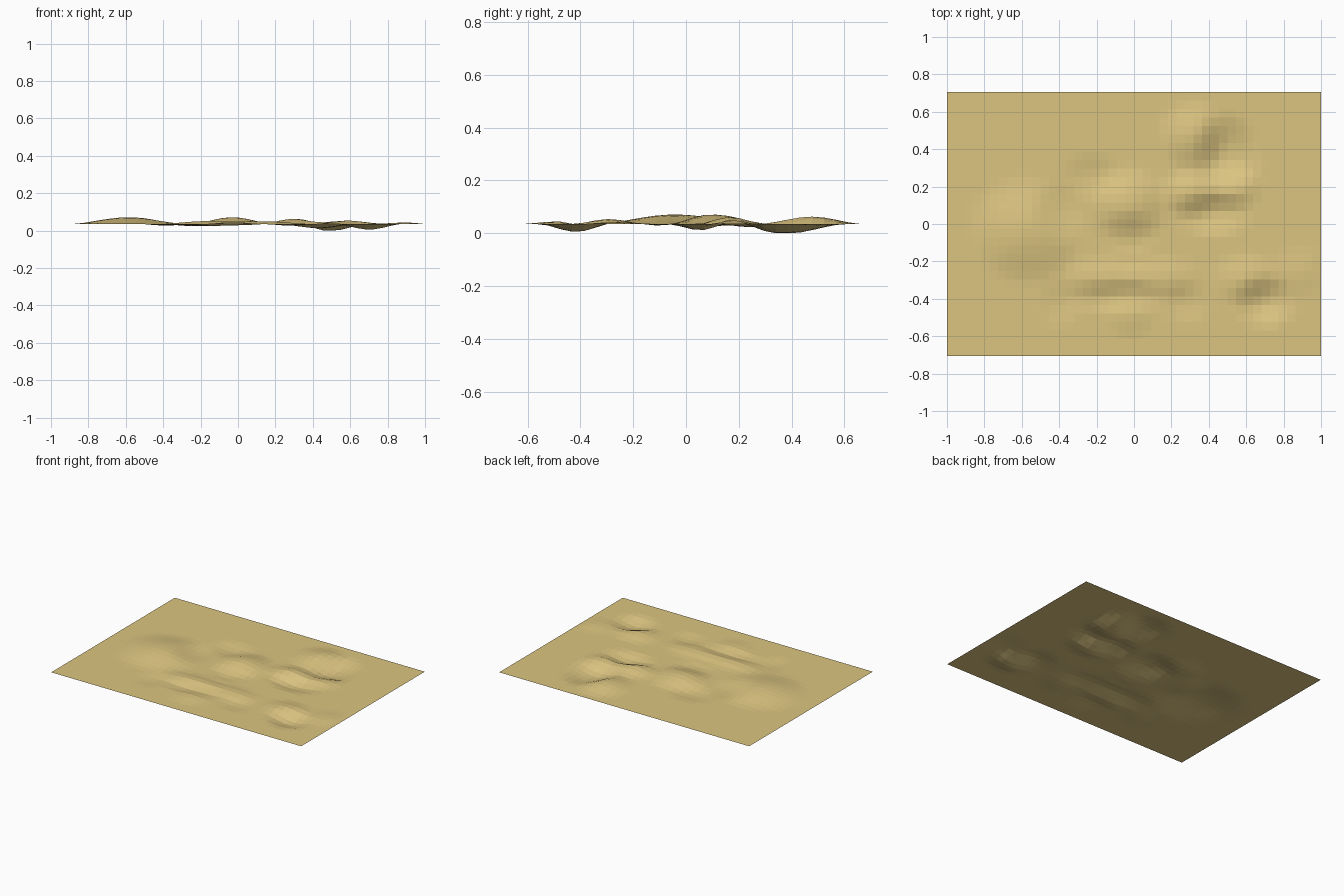
import bpy, bmesh, math

HALF_X, HALF_Y, BASE = 1.0, 0.706, 0.035
NX, NY = 44, 31

# dunes and hollows: x, y, height, radius x, radius y
bumps = [
    (-0.58, -0.04, 0.036, 0.32, 0.30),
    (-0.40, 0.06, -0.014, 0.16, 0.18),
    (-0.03, 0.10, 0.036, 0.22, 0.22),
    (-0.22, 0.25, -0.012, 0.20, 0.14),
    (-0.03, -0.05, -0.010, 0.17, 0.13),
    (0.32, 0.47, 0.028, 0.20, 0.20),
    (0.49, 0.37, -0.038, 0.20, 0.24),
    (0.30, 0.16, 0.027, 0.18, 0.14),
    (0.52, 0.20, 0.020, 0.18, 0.14),
    (0.42, 0.06, -0.024, 0.22, 0.13),
    (-0.15, -0.29, 0.016, 0.28, 0.12),
    (0.14, -0.29, 0.014, 0.26, 0.12),
    (-0.10, -0.39, -0.013, 0.30, 0.10),
    (-0.40, -0.42, -0.008, 0.12, 0.14),
    (-0.03, -0.48, 0.010, 0.16, 0.15),
    (0.28, -0.42, -0.009, 0.14, 0.12),
    (0.60, -0.30, 0.019, 0.20, 0.15),
    (0.70, -0.41, -0.031, 0.18, 0.15),
    (0.90, -0.26, 0.008, 0.18, 0.14),
]


def height(x, y):
    z = BASE
    for bx, by, h, rx, ry in bumps:
        d = ((x - bx) / rx) ** 2 + ((y - by) / ry) ** 2
        if d < 1:
            z += h * (1 - d) ** 2
    edge = min(1, (HALF_X - abs(x)) / 0.06)  # level rim
    return max(0, BASE + (z - BASE) * edge)


# ground sheet
bm = bmesh.new()
bmesh.ops.create_grid(bm, x_segments=NX, y_segments=NY, size=1)
for v in bm.verts:
    v.co.y *= HALF_Y
    v.co.z = height(v.co.x, v.co.y)
low = min(v.co.z for v in bm.verts)
for v in bm.verts:
    v.co.z -= low
mesh = bpy.data.meshes.new("sand_ground")
bm.to_mesh(mesh)
bm.free()
ground = bpy.data.objects.new("sand_ground", mesh)
bpy.context.collection.objects.link(ground)

# sand colour
mat = bpy.data.materials.new("sand")
mat.diffuse_color = (0.72, 0.56, 0.22, 1)
mesh.materials.append(mat)
